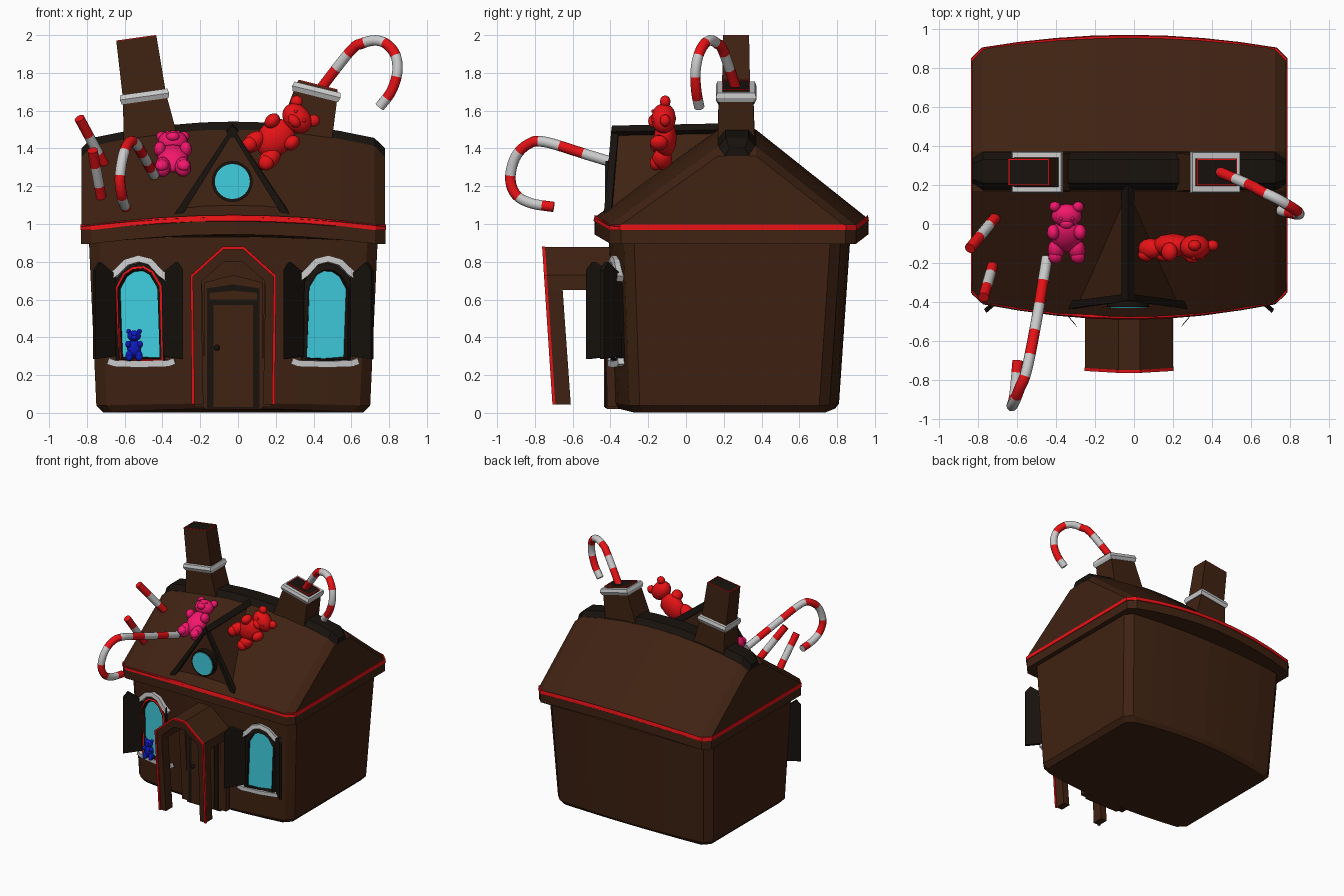
import bpy, bmesh, math
from mathutils import Vector, Matrix

if "Cube" in bpy.data.objects:
    bpy.data.objects.remove(bpy.data.objects["Cube"])

CX = -0.025  # middle of the house


def mat(name, r, g, b):
    m = bpy.data.materials.new(name)
    m.diffuse_color = (r, g, b, 1)
    m.use_nodes = True
    m.node_tree.nodes["Principled BSDF"].inputs["Base Color"].default_value = m.diffuse_color
    return m


BROWN = mat("brown", .05, .016, .006)
BLACK = mat("dark_chocolate", .009, .006, .004)
RED = mat("red", .8, .006, .008)
CYAN = mat("window_blue", .05, .62, .74)
PINK = mat("pink", .9, .008, .15)
BLUE = mat("blue", .004, .01, .5)
WHITE = mat("white", .8, .8, .8)


def finish(name, bm, mats, smooth=False):
    bmesh.ops.recalc_face_normals(bm, faces=bm.faces)
    me = bpy.data.meshes.new(name)
    bm.to_mesh(me)
    bm.free()
    for m in mats:
        if m:
            me.materials.append(m)
    ob = bpy.data.objects.new(name, me)
    bpy.context.collection.objects.link(ob)
    if smooth:
        bpy.ops.object.select_all(action='DESELECT')
        bpy.context.view_layer.objects.active = ob
        ob.select_set(True)
        bpy.ops.object.shade_smooth_by_angle(angle=math.radians(40))
    return ob


def loft(name, rings, m, mx=Matrix()):
    bm = bmesh.new()
    vs = [[bm.verts.new(mx @ Vector(p)) for p in r] for r in rings]
    n = len(vs[0])
    for a, b in zip(vs, vs[1:]):
        for i in range(n):
            bm.faces.new((a[i], a[(i + 1) % n], b[(i + 1) % n], b[i]))
    bm.faces.new(vs[0])
    bm.faces.new(vs[-1])
    return finish(name, bm, [m])


def extrude(name, pts, vec, m):
    return loft(name, [pts, [Vector(p) + Vector(vec) for p in pts]], m)


def tube(name, pts, r, mats, sides=4, closed=False, stripe=None):
    """Sweep a round or square section along a path, optionally striped."""
    P = [Vector(p) for p in pts]
    n = len(P)
    bm = bmesh.new()
    rings, side, dist = [], None, [0]
    for i, p in enumerate(P):
        a = P[i - 1] if i or closed else p
        b = P[(i + 1) % n] if i < n - 1 or closed else p
        t = ((p - a).normalized() + (b - p).normalized()).normalized()
        if side is None:
            side = t.orthogonal() if abs(t.y) > .9 else t.cross(Vector((0, 1, 0)))
        side = (side - t * side.dot(t)).normalized()
        up = t.cross(side)
        if i:
            dist.append(dist[-1] + (p - P[i - 1]).length)
        ang = [math.tau * (k + .5) / sides for k in range(sides)]
        rings.append([bm.verts.new(p + r * (side * math.cos(w) + up * math.sin(w))) for w in ang])
    for i in range(n if closed else n - 1):
        a, b = rings[i], rings[(i + 1) % n]
        for k in range(sides):
            f = bm.faces.new((a[k], a[(k + 1) % sides], b[(k + 1) % sides], b[k]))
            if stripe:
                f.material_index = int((dist[i] + dist[i + 1]) / 2 / stripe) % 2
    if not closed:
        bm.faces.new(rings[0])
        bm.faces.new(rings[-1])
    return finish(name, bm, mats, sides > 4)


T = [-1, -.75, -.5, -.25, 0, .25, .5, .75, 1]


def outline(hx, yf, yb, bf, bb, z, zb=0, ch=.055):
    """Chamfered plan outline with bowed front and back."""
    w = hx - ch
    r = [(CX + t * w, yf - bf * (1 - t * t), z + zb * (1 - t * t)) for t in T]
    r += [(CX + hx, yf + ch, z), (CX + hx, yb - ch, z)]
    r += [(CX - t * w, yb + bb * (1 - t * t), z + zb * (1 - t * t)) for t in T]
    return r + [(CX - hx, yb - ch, z), (CX - hx, yf + ch, z)]


# Walls and eaves
loft("walls", [outline(.69, -.28, .74, .08, .05, .003, .02), outline(.725, -.3, .76, .08, .05, .04, .01),
               outline(.765, -.33, .82, .08, .05, .93)], BROWN)
loft("eave_board", [outline(.805, -.40, .90, .085, .065, .895, .05),
                    outline(.805, -.40, .90, .085, .065, .985, .05)], BROWN)
loft("eave_red_trim", [outline(.81, -.405, .903, .085, .065, .967, .05),
                       outline(.808, -.403, .90, .08, .063, .997, .05)], RED)

# Sagging roof and ridge cap, lofted along x
roof, cap = [], []
for t in [-1, -.93, -.7, -.45, -.2, 0, .2, .45, .7, .93, 1]:
    x, b = CX + t * .803, 1 - t * t
    e = .04 if abs(t) == 1 else 0
    zr, ze = 1.43 + .1 * b - e, .985 + .05 * b
    roof.append([(x, -.40 - .085 * b + e, ze), (x, .17, zr - .03), (x, .37, zr - .03), (x, .89 + .065 * b - e, ze)])
    cap.append([(x, .16 + e, zr - .045), (x, .21 + e / 2, zr + .012),
                (x, .33 - e / 2, zr + .012), (x, .38 - e, zr - .045)])
loft("roof", roof, BROWN)
loft("ridge_cap", cap, BLACK)

# Dormer with dark beams and a round window
bm = bmesh.new()
L, R, A, B = [bm.verts.new(p) for p in [(-.32, -.40, 1.02), (.26, -.40, 1.02), (-.03, -.37, 1.49), (-.03, .22, 1.5)]]
for f in [(L, R, A), (L, A, B), (R, A, B), (L, R, B)]:
    bm.faces.new(f)
finish("dormer", bm, [BROWN])
tube("dormer_beams", [(-.325, -.415, 1.035), (-.03, -.375, 1.495), (.265, -.415, 1.035)], .027, [BLACK])
tube("dormer_ridge", [(-.03, -.39, 1.488), (-.03, .22, 1.50)], .033, [BLACK])


def disc(name, r, y, m):
    ring = [(-.03 + r * math.cos(k * math.tau / 24), y, 1.225 + r * math.sin(k * math.tau / 24)) for k in range(24)]
    extrude(name, ring, (0, .06, 0), m)


disc("round_window_frame", .108, -.425, BLACK)
disc("round_window_glass", .093, -.43, CYAN)


# Chimneys
def chimney(name, loc, deg, base, top):
    mx = Matrix.Translation(loc) @ Matrix.Rotation(math.radians(deg), 4, 'Y')

    def sq(a, b, z):
        return [(-a, -b, z), (a, -b, z), (a, b, z), (-a, b, z)]
    loft(name + "_base", [sq(.15, .1, -base), sq(.115, .09, 0)], BROWN, mx)
    loft(name + "_collar", [sq(.125, .095, -.025), sq(.132, .107, 0), sq(.125, .1, .025)], None, mx)
    loft(name + "_stack", [sq(.115, .075, 0), sq(.107, .069, top)], BROWN, mx)
    loft(name + "_hole", [sq(.1, .063, top - .02), sq(.1, .063, top + .002)], BLACK, mx)
    tube(name + "_rim", [mx @ Vector(p) for p in sq(.103, .066, top)], .006, [RED], closed=True)


chimney("tall_chimney", (-.495, .265, 1.675), -8, .28, .31)
chimney("short_chimney", (.415, .265, 1.70), 14, .3, .035)


# Arched windows and shutters, mirrored about the door
def wall_y(x):
    return -.315 - .08 * (1 - ((x - CX) / .7) ** 2)


for side, s in (("left", -1), ("right", 1)):
    def P(x, z, d=0.0):  # x measured from the house middle
        return (CX + s * x, wall_y(CX + s * x) - d, z)
    arch = [(.375, .28), (.385, .67), (.43, .745), (.475, .77), (.53, .765), (.575, .735), (.615, .66), (.60, .28)]
    extrude(side + "_window_glass", [P(x, z, .012) for x, z in arch], (0, .04, 0), CYAN)
    tube(side + "_window_frame", [P(x, z, .01) for x, z in arch], .026, [BLACK], closed=True)
    tube(side + "_window_hood", [P(x, z, .025) for x, z in
         [(.345, .71), (.385, .74), (.44, .80), (.50, .815), (.565, .795), (.62, .74), (.665, .71)]], .025, [None])
    tube(side + "_window_sill", [P(x, z, .02) for x, z in
         [(.31, .275), (.345, .262), (.5, .258), (.625, .262), (.66, .275)]], .024, [None])
    if s < 0:
        tube("window_red_trim", [P(x, z, .028) for x, z in arch], .008, [RED], closed=True)
    for nm, h, tip in (("inner", (.375, -.40), (.265, -.53)), ("outer", (.62, -.36), (.73, -.455))):
        q = [(h, .30), (tip, .285), (tip, .755), ((h[0] * .25 + tip[0] * .75, h[1] * .25 + tip[1] * .75), .80), (h, .73)]
        extrude(side + "_" + nm + "_shutter", [(CX + s * p[0], p[1], z) for p, z in q], (s * .012, .02, 0), BLACK)

# Porch: arched hood, tapered posts, red edging
half = [(.225, .65), (.225, .73), (.055, .878)]
inner = [(.05, .80), (.165, .70), (.17, .65)]
arch = [(-x, z) for x, z in half] + half[::-1] + inner[::-1] + [(-x, z) for x, z in inner]


def lean(z):
    return -.752 + .055 * (.88 - z) / .84


loft("porch_hood", [[(CX + x, lean(z), z) for x, z in arch], [(CX + x, -.37, z) for x, z in arch]], BROWN)
for side, s in (("left", -1), ("right", 1)):
    def post(z, xo, xi, y0, y1):
        return [(CX + s * xo, y0, z), (CX + s * xi, y0, z), (CX + s * xi, y1, z), (CX + s * xo, y1, z)]
    loft(side + "_porch_post", [post(.045, .213, .158, lean(.045), -.61), post(.68, .224, .17, lean(.68), -.655)], BROWN)
    loft(side + "_wall_post", [post(.03, .205, .15, -.415, -.36), post(.68, .22, .165, -.44, -.37)], BROWN)
edge = [(-.212, .045), (-.22, .725), (-.055, .873), (.055, .873), (.22, .725), (.212, .045)]
tube("porch_red_trim", [(CX + x, lean(z) - .002, z) for x, z in edge], .011, [RED])


# Door
def panel(name, hx, z0, z1, y, m, rise=0.0):
    extrude(name, [(CX - hx, y, z0), (CX + hx, y, z0), (CX + hx, y, z1), (CX, y, z1 + rise), (CX - hx, y, z1)],
            (0, .08, 0), m)


panel("door_surround", .155, .02, .69, -.422, BROWN, .04)
panel("door_frame", .138, .025, .66, -.428, BLACK, .02)
panel("door_transom", .125, .60, .635, -.434, BROWN, .012)
panel("door", .105, .03, .57, -.434, BROWN)
bm = bmesh.new()
bmesh.ops.create_uvsphere(bm, u_segments=10, v_segments=6, radius=.016, matrix=Matrix.Translation((-.112, -.445, .345)))
finish("door_knob", bm, [BLACK], True)


# Gummy bears: ellipsoids (centre, radii), one unit tall, facing -y
def bear(name, loc, axis, deg, size, m):
    mx = Matrix.LocRotScale(Vector(loc), Matrix.Rotation(math.radians(deg), 3, axis), Vector((size,) * 3))
    parts = [((0, 0, .40), (.23, .15, .28)), ((0, -.02, .78), (.22, .16, .17)), ((0, -.15, .73), (.10, .07, .07))]
    for s in (-1, 1):
        parts += [((s * .15, -.04, .16), (.12, .13, .17)), ((s * .16, -.12, .10), (.10, .08, .10)),
                  ((s * .19, -.08, .52), (.09, .12, .11)), ((s * .165, 0, .92), (.08, .07, .08)),
                  ((s * .08, -.15, .83), (.025, .03, .025))]
    bm = bmesh.new()
    for c, r in parts:
        bmesh.ops.create_uvsphere(bm, u_segments=14, v_segments=8, radius=1,
                                  matrix=mx @ Matrix.LocRotScale(Vector(c), None, Vector(r)))
    finish(name, bm, [m], True)


bear("pink_bear", (-.345, -.17, 1.255), 'X', -51, .36, PINK)
bear("red_bear", (.075, -.11, 1.345), 'Y', 48, .41, RED)
bear("blue_bear", (-.55, -.40, .275), 'Y', 0, .17, BLUE)


# Candy canes
def cane(name, pts, mats, stripe=.1):
    P = [Vector(p) for p in pts]
    P = [P[0] * 2 - P[1]] + P + [P[-1] * 2 - P[-2]]
    path = []
    for a, b, c, d in zip(P, P[1:], P[2:], P[3:]):
        k = max(3, round((c - b).length / .02))
        for i in range(k):
            u = i / k
            path.append(.5 * (2 * b + (c - a) * u + (2 * a - 5 * b + 4 * c - d) * u * u + (3 * b - a - 3 * c + d) * u ** 3))
    tube(name, path + [P[-2]], .028, mats, 12, stripe=stripe)


cane("chimney_cane", [(.38, .29, 1.64), (.59, .20, 1.91), (.655, .165, 1.955), (.73, .13, 1.972), (.79, .095, 1.95),
                      (.835, .065, 1.89), (.843, .05, 1.80), (.81, .055, 1.70), (.75, .07, 1.62)], [WHITE, RED], .115)
cane("hooked_cane", [(-.445, -.17, 1.26), (-.50, -.50, 1.36), (-.55, -.75, 1.435), (-.585, -.84, 1.42),
                     (-.61, -.905, 1.35), (-.625, -.93, 1.24), (-.615, -.90, 1.155), (-.605, -.82, 1.11),
                     (-.595, -.70, 1.09)], [WHITE, RED], .13)
cane("straight_cane_upper", [(-.84, -.125, 1.56), (-.70, .045, 1.30)], [RED, WHITE], .12)
cane("straight_cane_lower", [(-.77, -.375, 1.39), (-.72, -.2, 1.12)], [RED, WHITE], .11)
